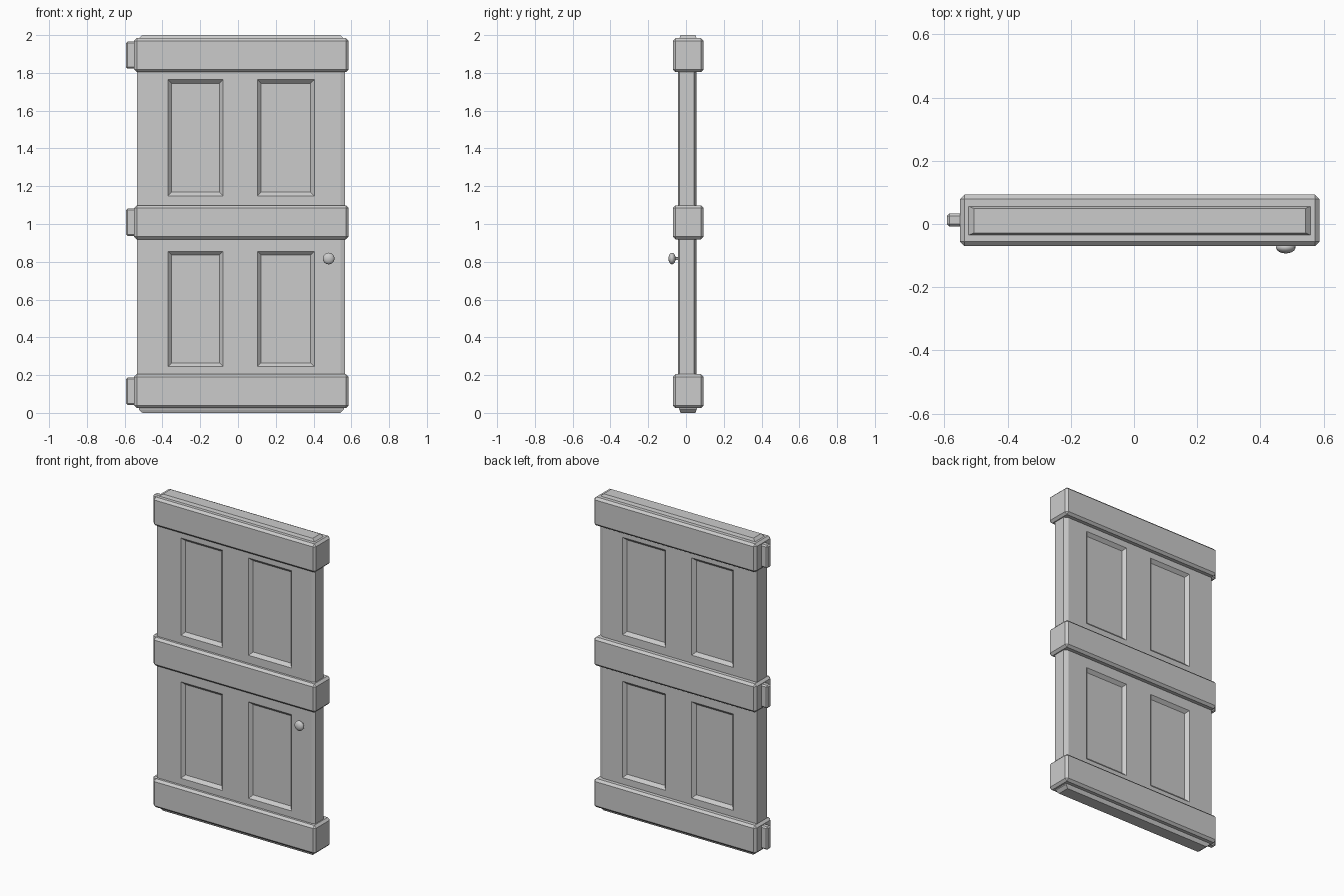
import bpy, bmesh
from math import radians

if "Cube" in bpy.data.objects:
    bpy.data.objects.remove(bpy.data.objects["Cube"])


def finish(name, bm):
    bmesh.ops.recalc_face_normals(bm, faces=bm.faces[:])
    mesh = bpy.data.meshes.new(name)
    bm.to_mesh(mesh)
    bm.free()
    ob = bpy.data.objects.new(name, mesh)
    bpy.context.collection.objects.link(ob)
    return ob


def box(name, x, y, z, bevel):
    bm = bmesh.new()
    bmesh.ops.create_cube(bm, size=1)
    for v in bm.verts:
        v.co = [(r[0] + r[1]) / 2 + c * (r[1] - r[0]) for c, r in zip(v.co, (x, y, z))]
    bmesh.ops.bevel(bm, geom=bm.edges[:], offset=bevel, segments=1,
                    affect='EDGES', profile=0.5)
    return finish(name, bm)


def loft(name, rings):
    """Stack of rectangles (x0, x1, y0, y1, z), capped at both ends."""
    bm = bmesh.new()
    loops = [[bm.verts.new(p) for p in ((a, c, z), (b, c, z), (b, d, z), (a, d, z))]
             for a, b, c, d, z in rings]
    for lo, hi in zip(loops, loops[1:]):
        for i in range(4):
            j = (i + 1) % 4
            bm.faces.new((lo[i], lo[j], hi[j], hi[i]))
    bm.faces.new(loops[0])
    bm.faces.new(loops[-1])
    return finish(name, bm)


# Door slab: gridded front and back, with four sunken panels on each
XS = [-0.536, -0.37, -0.079, 0.103, 0.404, 0.542]
ZS = [0.1, 0.246, 0.855, 1.149, 1.764, 1.9]
bm = bmesh.new()
panels, sides = [], []
for y in (-0.042, 0.056):
    grid = [[bm.verts.new((x, y, z)) for z in ZS] for x in XS]
    sides.append(grid)
    for i in range(5):
        for k in range(5):
            q = [grid[i][k], grid[i + 1][k], grid[i + 1][k + 1], grid[i][k + 1]]
            f = bm.faces.new(q if y < 0 else q[::-1])
            if i % 2 and k % 2:
                panels.append(f)
front, back = sides
# Chamfered latch edge, plain hinge edge, hidden ends
latch = [[bm.verts.new((0.566, y, z)) for z in ZS] for y in (-0.034, 0.043)]
strips = [front[-1], latch[0], latch[1], back[-1]]
for a, b in list(zip(strips, strips[1:])) + [(back[0], front[0])]:
    for k in range(5):
        bm.faces.new((a[k], b[k], b[k + 1], a[k + 1]))
for k in (0, -1):
    bm.faces.new([c[k] for c in front] + [c[k] for c in latch]
                 + [c[k] for c in reversed(back)])
bm.normal_update()
bmesh.ops.inset_individual(bm, faces=panels, thickness=0.027, depth=-0.019)
finish("door_slab", bm)

# Tapered slab ends poking out above and below the rails
for name, z0, z1, z2 in (("top_end", 1.9, 1.982, 2.0), ("bottom_end", 0.1, 0.018, 0.0)):
    loft(name, [(-0.525, 0.56, -0.036, 0.057, z0),
                (-0.525, 0.56, -0.036, 0.057, z1),
                (-0.506, 0.542, -0.028, 0.049, z2)])

# Three wrapping rails, each with a hinge block on the left
for name, z in (("bottom", 0.115), ("middle", 1.009), ("top", 1.894)):
    box(name + "_rail", (-0.55, 0.586), (-0.07, 0.093), (z - 0.09, z + 0.09), 0.014)
    box(name + "_hinge", (-0.592, -0.53), (-0.008, 0.033), (z - 0.072, z + 0.072), 0.008)

# Knob and its stem
bpy.ops.mesh.primitive_uv_sphere_add(segments=16, ring_count=10, radius=1,
                                     location=(0.48, -0.074, 0.817),
                                     rotation=(radians(90), 0, 0))
knob = bpy.context.object
knob.name = "door_knob"
knob.scale = (0.031, 0.031, 0.019)
bpy.ops.object.shade_smooth()
bpy.ops.mesh.primitive_cylinder_add(vertices=12, radius=0.008, depth=0.035,
                                    location=(0.48, -0.0525, 0.817),
                                    rotation=(radians(90), 0, 0))
bpy.context.object.name = "knob_stem"
bpy.ops.object.shade_smooth_by_angle()
